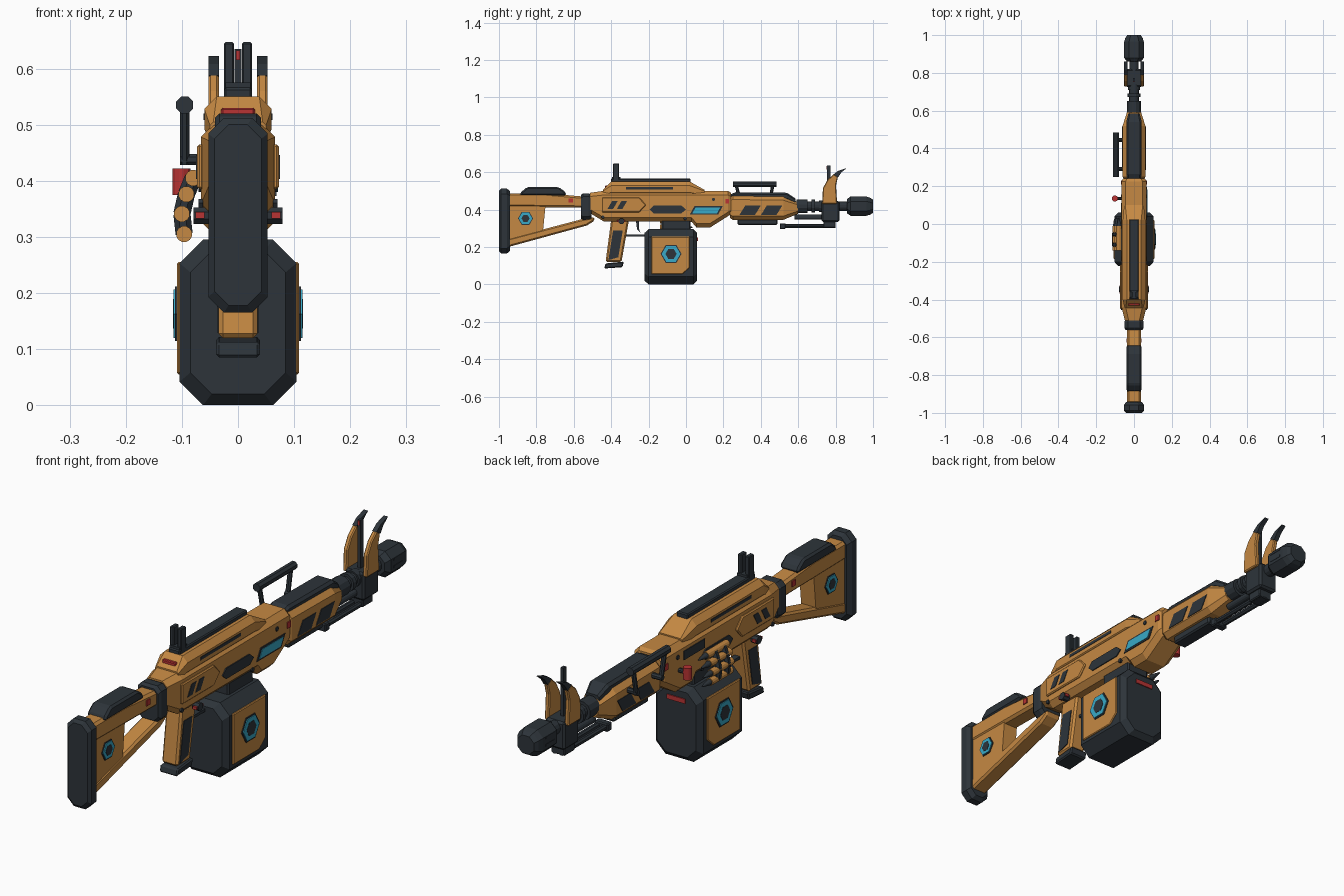
import bpy, bmesh, math
from mathutils import Vector

cube = bpy.data.objects.get("Cube")
if cube:
    bpy.data.objects.remove(cube)


def material(name, rgb):
    m = bpy.data.materials.new(name)
    m.use_nodes = True
    m.diffuse_color = (*rgb, 1)
    m.node_tree.nodes["Principled BSDF"].inputs["Base Color"].default_value = (*rgb, 1)
    return m


ORANGE = material("ochre shell", (0.56, 0.25, 0.056))
DARK = material("dark gunmetal", (0.026, 0.034, 0.042))
CYAN = material("cyan glow", (0.04, 0.40, 0.58))
RED = material("red accent", (0.48, 0.033, 0.033))


def finish(name, bm, mat, bevel=0):
    bmesh.ops.recalc_face_normals(bm, faces=bm.faces)
    me = bpy.data.meshes.new(name)
    bm.to_mesh(me)
    bm.free()
    ob = bpy.data.objects.new(name, me)
    bpy.context.scene.collection.objects.link(ob)
    me.materials.append(mat)
    if bevel:
        mod = ob.modifiers.new("bevel", "BEVEL")
        mod.width, mod.segments, mod.limit_method = bevel, 1, "ANGLE"
    return ob


def bridge(name, rings, mat, bevel=0):
    """Skin a list of equal-sized point rings and cap both ends."""
    bm = bmesh.new()
    rows = [[bm.verts.new(p) for p in ring] for ring in rings]
    n = len(rows[0])
    for a, b in zip(rows, rows[1:]):
        for i in range(n):
            j = (i + 1) % n
            bm.faces.new((a[i], a[j], b[j], b[i]))
    bm.faces.new(rows[0])
    bm.faces.new(rows[-1])
    return finish(name, bm, mat, bevel)


def prism(name, outline, x0, x1, mat, bevel=0):
    """Side outline in (y, z) extruded across x."""
    return bridge(name, [[(x, y, z) for y, z in outline] for x in (x0, x1)], mat, bevel)


def loft(name, stations, mat, cx=0):
    """Chamfered rectangles along y: (y, half width, bottom, top, chamfer)."""
    rings = []
    for y, w, lo, hi, c in stations:
        quarter = [(w - c, lo), (w, lo + c), (w, hi - c), (w - c, hi)]
        ring = quarter + [(-x, z) for x, z in reversed(quarter)]
        rings.append([(cx + x, y, z) for x, z in ring])
    return bridge(name, rings, mat)


def box(name, x, y, z, mat, bevel=0):
    return prism(name, [(y[0], z[0]), (y[1], z[0]), (y[1], z[1]), (y[0], z[1])], *x, mat, bevel)


def rod(name, a, b, r, mat, r2=None, sides=12):
    a, b = Vector(a), Vector(b)
    turn = (b - a).to_track_quat("Z", "Y")
    rings = []
    for p, rad in ((a, r), (b, r if r2 is None else r2)):
        angles = [math.tau * (i + 0.5) / sides for i in range(sides)]
        rings.append([p + turn @ Vector((rad * math.cos(t), rad * math.sin(t), 0)) for t in angles])
    return bridge(name, rings, mat)


def plate(name, outline, x, mat, sides=(1, -1), thick=0.008, bevel=0):
    for s in sides:
        prism(("left_" if s > 0 else "right_") + name, outline, s * (x - thick), s * x, mat, bevel)


def ngon(y, z, r, n=6):
    return [(y + r * math.cos(math.tau * i / n), z + r * math.sin(math.tau * i / n)) for i in range(n)]


def slash(y, z, w, h, lean):
    return [(y, z), (y + w, z), (y + w + lean, z + h), (y + lean, z + h)]


def hexlight(name, y, z, r, x):
    plate(name + "_rim", ngon(y, z, r * 1.12), x - 0.003, DARK)
    plate(name + "_glow", ngon(y, z, r), x, CYAN)
    plate(name + "_core", ngon(y, z, r * 0.6), x + 0.001, DARK)


# Stock
loft("butt_plate", [(-1, .042, .178, .5, .025), (-.988, .053, .165, .512, .028),
                    (-.958, .053, .165, .512, .028), (-.942, .042, .178, .5, .025)], DARK)
prism("stock_beam", [(-.95, .415), (-.55, .41), (-.55, .47), (-.75, .487), (-.95, .487)], -.037, .037, ORANGE, .01)
prism("stock_strut", [(-.95, .2), (-.53, .315), (-.49, .34), (-.49, .36), (-.56, .348), (-.95, .245)],
      -.035, .035, ORANGE, .008)
prism("stock_panel", [(-.95, .23), (-.765, .28), (-.75, .43), (-.95, .43)], -.032, .032, ORANGE)
prism("cheek_pad", [(-.89, .475), (-.88, .495), (-.85, .52), (-.68, .52), (-.645, .495), (-.64, .475)],
      -.041, .041, DARK, .008)
hexlight("stock_light", -.858, .353, .036, .038)
plate("stock_tag", slash(-.627, .438, .022, .022, 0), .041, RED)
loft("stock_collar", [(-.562, .044, .352, .478, .018), (-.55, .051, .345, .487, .018),
                      (-.52, .051, .345, .487, .018), (-.505, .046, .35, .48, .018)], DARK)

# Receiver with its raised top
loft("receiver", [(-.512, .048, .38, .49, .02), (-.44, .066, .337, .5, .022), (.03, .066, .335, .5, .022),
                  (.055, .066, .305, .5, .022), (.13, .066, .305, .5, .022), (.225, .066, .365, .5, .022),
                  (.24, .058, .375, .49, .02)], ORANGE)
loft("receiver_hump", [(-.445, .05, .47, .505, .006), (-.4, .06, .47, .55, .022),
                       (.02, .06, .47, .55, .022), (.1, .052, .47, .505, .006)], ORANGE)
plate("hump_groove", slash(-.32, .508, .25, .012, 0), .0615, DARK)
box("top_rail", (-.025, .025), (-.4, .025), (.54, .566), DARK, .004)
box("hump_latch", (-.03, .03), (-.432, -.4), (.515, .53), RED, .003)

# Rear sight
box("rear_sight_base", (-.022, .022), (-.395, -.35), (.555, .575), DARK)
for s in (1, -1):
    box("rear_sight_post", sorted((s * .007, s * .025)), (-.39, -.358), (.556, .647), DARK, .003)

# Receiver side details
plate("rear_panel", [(-.45, .385), (-.25, .385), (-.213, .425), (-.25, .465), (-.45, .465)],
      .073, ORANGE, thick=.012, bevel=.004)
for y in (-.42, -.37):
    plate("rear_vent", slash(y, .403, .03, .043, .025), .075, DARK)
plate("centre_inlay", [(-.195, .4), (-.172, .38), (-.025, .38), (0, .4), (-.025, .422), (-.172, .422)], .07, DARK)
plate("display_frame", slash(.02, .373, .152, .046, .025), .069, DARK, (1,))
plate("display", slash(.034, .38, .132, .032, .017), .071, CYAN, (1,))
plate("ejection_port", slash(-.02, .43, .13, .035, 0), .069, DARK, (-1,))
for y, z in ((.147, .455), (-.005, .352), (-.445, .36)):
    plate("bolt", ngon(y, z, .009), .07, DARK)
plate("front_tag", slash(.21, .432, .02, .024, 0), .07, RED)
for s in (1, -1):
    rod("selector_axle", (s * .05, -.345, .338), (s * .079, -.345, .338), .016, DARK, sides=8)
    box("selector_lever", sorted((s * .06, s * .076)), (-.368, -.325), (.333, .344), RED)

# Handguard
loft("handguard", [(.235, .052, .355, .465, .018), (.25, .06, .345, .474, .02), (.52, .06, .345, .47, .02),
                   (.6, .035, .378, .44, .015)], ORANGE)
loft("handguard_cover", [(.24, .036, .45, .482, .008), (.265, .041, .45, .493, .01),
                         (.54, .041, .45, .49, .01), (.585, .03, .43, .46, .008)], DARK)
for y in (.285, .4):
    plate("handguard_vent", slash(y, .37, .083, .052, .032), .0625, DARK)
box("lower_rail", (-.03, .03), (.275, .49), (.318, .355), DARK, .006)

# Side carry handle
H = -.095
rod("handle_grip", (H, .25, .535), (H, .485, .535), .0165, DARK, sides=8)
for y0, y1 in ((.268, .292), (.465, .445)):
    rod("handle_leg", (H, y0, .535), (H, y1, .43), .0095, DARK, sides=8)
    rod("handle_mount", (H - .008, y1, .438), (-.05, y1, .438), .011, DARK, sides=8)

# Barrel and muzzle
for y0, y1, r in ((.59, .65, .038), (.65, .672, .026), (.672, .69, .036), (.69, .71, .026),
                  (.71, .74, .032), (.74, .88, .026)):
    rod("barrel_section", (0, y0, .418), (0, y1, .418), r, DARK)
loft("muzzle", [(.86, .038, .38, .456, .022), (.88, .052, .367, .47, .026), (.965, .052, .367, .47, .026),
                (.985, .046, .373, .463, .024), (1, .036, .383, .453, .02)], DARK)
for z in (.405, .435):
    plate("muzzle_slot", slash(.895, z, .055, .009, 0), .0535, DARK)

# Front block, sight and horns
box("front_block", (-.042, .042), (.724, .82), (.335, .445), DARK, .008)
box("front_sight", (-.006, .006), (.755, .773), (.43, .635), DARK)
box("front_sight_bead", (-.004, .004), (.752, .756), (.615, .632), RED)
for s in (1, -1):
    x0, x1 = sorted((s * .034, s * .053))
    prism("horn", [(.728, .43), (.732, .515), (.757, .56), (.79, .59), (.813, .575),
                   (.802, .53), (.808, .43)], x0, x1, ORANGE, .004)
    prism("horn_tip", [(.788, .588), (.815, .608), (.86, .622), (.832, .6), (.813, .573)], x0, x1, DARK)

# Gas tube and folded bipod
rod("gas_tube", (0, .58, .36), (0, .74, .36), .014, DARK)
for s in (1, -1):
    rod("bipod_leg", (s * .016, .51, .313), (s * .016, .8, .313), .011, DARK, sides=8)
box("bipod_foot", (-.03, .03), (.502, .532), (.295, .327), DARK, .004)
box("bipod_hinge", (-.03, .03), (.735, .8), (.303, .345), DARK, .004)

# Pistol grip and trigger
prism("grip", [(-.43, .12), (-.345, .12), (-.305, .345), (-.4, .345)], -.035, .035, ORANGE, .008)
plate("grip_panel", [(-.415, .13), (-.362, .145), (-.338, .288), (-.39, .288)], .0375, DARK)
prism("grip_foot", [(-.437, .085), (-.34, .092), (-.332, .122), (-.43, .112)], -.039, .039, DARK, .005)
prism("trigger", [(-.268, .345), (-.25, .345), (-.252, .3), (-.243, .275), (-.262, .295)], -.008, .008, DARK)
box("trigger_guard", (-.012, .012), (-.335, -.2), (.255, .266), DARK)

# Magazine
box("magazine_neck", (-.05, .05), (-.13, .025), (.28, .345), DARK, .006)
loft("magazine", [(-.222, .085, .02, .275, .038), (-.2, .104, 0, .295, .042),
                  (.04, .104, 0, .295, .042), (.06, .085, .02, .275, .038)], DARK)
plate("magazine_cover", [(-.185, .055), (-.02, .055), (.02, .09), (.02, .255), (-.185, .255)],
      .109, ORANGE, thick=.012, bevel=.003)
hexlight("magazine_light", -.08, .163, .05, .115)
box("magazine_tag", (-.04, .04), (.05, .064), (.232, .25), RED)

# Cartridge belt
belt = [(-.08, .405), (-.092, .376), (-.1, .341), (-.096, .305)]
for x, z in belt:
    rod("cartridge_case", (x, -.14, z), (x, -.01, z), .0145, ORANGE)
    rod("cartridge_tip", (x, -.01, z), (x, .035, z), .012, DARK, .003)
for (xa, za), (xb, zb) in zip(belt, belt[1:]):
    for y in (-.11, -.055):
        rod("belt_link", (xa, y, za), (xb, y, zb), .0165, DARK, sides=8)

# Charging handle
rod("charging_stem", (-.05, .135, .4), (-.1, .135, .4), .009, DARK, sides=8)
rod("charging_knob", (-.101, .135, .375), (-.101, .135, .422), .0165, RED)
